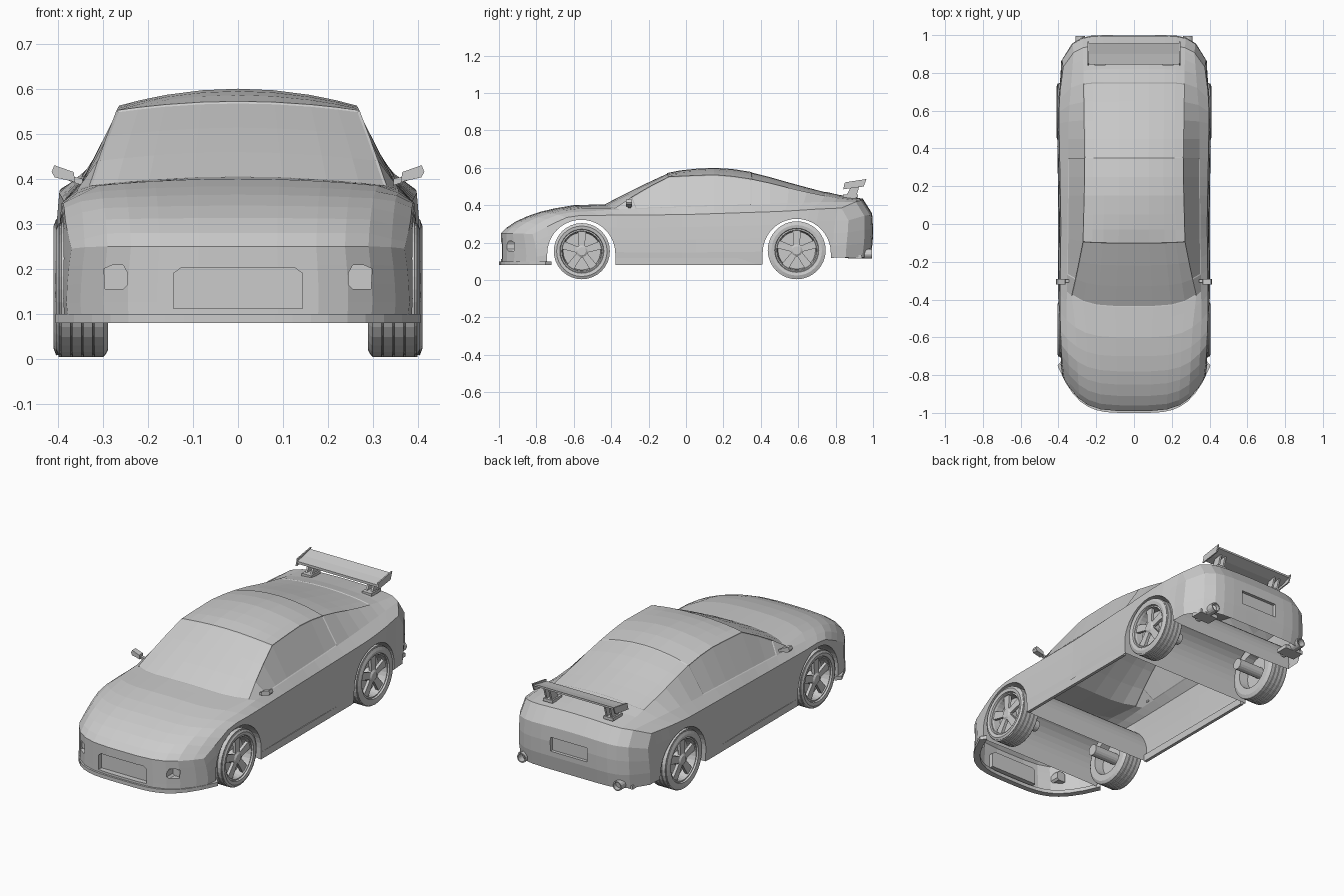
import bpy, bmesh, math

if "Cube" in bpy.data.objects:
    bpy.data.objects.remove(bpy.data.objects["Cube"])

# ---------- helpers ----------
def finish(name, bm, mirror=False):
    bmesh.ops.recalc_face_normals(bm, faces=bm.faces)
    me = bpy.data.meshes.new(name)
    bm.to_mesh(me)
    bm.free()
    ob = bpy.data.objects.new(name, me)
    bpy.context.collection.objects.link(ob)
    if mirror:
        ob.modifiers.new("mirror", 'MIRROR')
    return ob

def place(axis, p, q, a):
    return {'x': (a, p, q), 'y': (p, a, q), 'z': (p, q, a)}[axis]

def prism(name, pts, axis, a, b, mirror=False):
    bm = bmesh.new()
    lo = [bm.verts.new(place(axis, p, q, a)) for p, q in pts]
    hi = [bm.verts.new(place(axis, p, q, b)) for p, q in pts]
    bm.faces.new(lo)
    bm.faces.new(hi)
    for i in range(len(pts)):
        j = (i + 1) % len(pts)
        bm.faces.new((lo[i], lo[j], hi[j], hi[i]))
    return finish(name, bm, mirror)

def rect(a, b, c, d):
    return [(a, c), (b, c), (b, d), (a, d)]

def lathe(name, prof, axis, cp, cq, n=32, mirror=False):
    bm = bmesh.new()
    rings = [[bm.verts.new(place(axis, cp + r * math.cos(2 * math.pi * k / n),
                                 cq + r * math.sin(2 * math.pi * k / n), a))
              for k in range(n)] for r, a in prof]
    for A, B in zip(rings, rings[1:]):
        for k in range(n):
            bm.faces.new((A[k], A[(k + 1) % n], B[(k + 1) % n], B[k]))
    bm.faces.new(rings[0])
    bm.faces.new(rings[-1])
    return finish(name, bm, mirror)

def curve(keys, s):
    if s <= keys[0][0]:
        return keys[0][1]
    for (a, u), (b, v) in zip(keys, keys[1:]):
        if s <= b:
            return u + (v - u) * (s - a) / (b - a)
    return keys[-1][1]

# ---------- body shell: guide curves along the length ----------
CROWN = [(-.99, .25), (-.95, .29), (-.88, .33), (-.75, .375), (-.6, .4), (-.44, .405), (-.27, .493),
         (-.1, .572), (0, .592), (.15, .6), (.3, .59), (.45, .553), (.6, .51), (.8, .458), (.945, .435)]
DROP = [(-.99, 0), (-.6, -.015), (-.44, -.02), (-.1, -.02), (0, -.035), (.3, -.04), (.6, -.03), (.945, -.01)]
EDGE_X = [(-.99, .29), (-.6, .31), (-.44, .33), (-.27, .3), (-.1, .27), (.3, .26), (.6, .265), (.945, .27)]
BELT_X = [(-.99, .34), (-.6, .357), (0, .352), (.6, .345), (.945, .32)]
BELT_Z = [(-.99, .248), (-.88, .315), (-.75, .36), (-.44, .378), (.3, .4), (.6, .415), (.945, .418)]
SIDE_X = [(-.99, .37), (-.88, .383), (-.6, .392), (0, .387), (.6, .398), (.8, .393), (.945, .375)]
SIDE_Z = [(-.99, .245), (-.88, .3), (-.75, .345), (0, .35), (.6, .37), (.945, .385)]
FLOOR = [(-.99, .085), (-.7, .09), (-.4, .08), (.42, .08), (.7, .11), (.945, .12)]
BOW = [(-.99, .21), (-.75, .14), (-.44, .12), (-.1, .03), (0, 0), (.5, 0), (.945, -.15)]
HEIGHT = [0, .25, .5, .75, 1]
BULGE = [1.02, 1.03, 1.025, 1.015, 1]
TAIL = [.04, .053, .055, .05, 0]
S = [-.99, -.96, -.91, -.85, -.78, -.7, -.6, -.5, -.44, -.33, -.22, -.1, -.03, .05, .15, .25,
     .35, .45, .55, .65, .75, .82, .88, .925, .945]
N, J, K = len(S) - 1, 6, 4

def body_point(i, j, k):
    s, a = S[i], abs(j)
    if a <= 4:
        f = (0, .3, .6, .82, 1)[a]
        x, z = curve(EDGE_X, s) * f, curve(CROWN, s) + curve(DROP, s) * f * f
    elif a == 5:
        x, z = curve(BELT_X, s), curve(BELT_Z, s)
    else:
        x, z = curve(SIDE_X, s), curve(SIDE_Z, s)
    x *= BULGE[k]
    zb = curve(FLOOR, s)
    y = s + curve(BOW, s) * (x / .39) ** (4 if s < 0 else 7) + (TAIL[k] if i == N else 0)
    return (math.copysign(x, j), y, zb + (z - zb) * HEIGHT[k])

bm = bmesh.new()
cache, panes = {}, {}
def vert(*key):
    if key not in cache:
        cache[key] = bm.verts.new(body_point(*key))
    return cache[key]

for i in range(N):
    for j in range(-J, J):
        for k in (0, K):
            f = bm.faces.new([vert(i, j, k), vert(i + 1, j, k), vert(i + 1, j + 1, k), vert(i, j + 1, k)])
            s, col = (S[i] + S[i + 1]) / 2, abs(j + .5)
            if k == K and col < 4 and -.44 < s < -.1:
                panes.setdefault("windshield", []).append(f)
            elif k == K and 4 < col < 5 and -.33 < s < .35:
                panes.setdefault("side" + str(j > 0), []).append(f)
            elif k == K and col < 4 and .35 < s < .75:
                panes.setdefault("rear", []).append(f)
    for k in range(K):
        for j in (-J, J):
            bm.faces.new([vert(i, j, k), vert(i + 1, j, k), vert(i + 1, j, k + 1), vert(i, j, k + 1)])
for i in (0, N):
    for j in range(-J, J):
        for k in range(K):
            bm.faces.new([vert(i, j, k), vert(i, j + 1, k), vert(i, j + 1, k + 1), vert(i, j, k + 1)])
bmesh.ops.recalc_face_normals(bm, faces=bm.faces)
for faces in panes.values():   # slightly sunken glass
    bmesh.ops.inset_region(bm, faces=faces, thickness=.005, depth=-.003, use_even_offset=True)
body = finish("body_shell", bm)

# wheel arches, grille, fog lamp and plate recesses
cutters = []
for yc, zc in ((-.56, .14), (.592, .145)):
    arc = [(yc + .182 * math.cos(math.pi * t / 20), zc + .182 * math.sin(math.pi * t / 20)) for t in range(21)]
    cutters.append(prism("arch_cutter", arc + [(yc - .182, -.1), (yc + .182, -.1)], 'x', -.6, .6))
cutters.append(prism("grille_cutter", [(-.143, .112), (.143, .112), (.143, .19), (.125, .203),
                                       (-.125, .203), (-.143, .19)], 'y', -1.1, -.96))
cutters.append(prism("plate_cutter", rect(-.11, .11, .225, .3), 'y', .982, 1.1))
for sx in (-1, 1):
    lamp = [(.255, .155), (.295, .155), (.298, .2), (.28, .208), (.255, .208), (.245, .19), (.245, .165)]
    cutters.append(prism("lamp_cutter", [(sx * x, z) for x, z in lamp], 'y', -1.1, -.905))
for c in cutters:
    m = body.modifiers.new("cut", 'BOOLEAN')
    m.operation, m.solver, m.object = 'DIFFERENCE', 'EXACT', c
dg = bpy.context.evaluated_depsgraph_get()
cut = bpy.data.meshes.new_from_object(body.evaluated_get(dg))
body.modifiers.clear()
body.data = cut
for c in cutters:
    bpy.data.objects.remove(c)
# open underside
bm = bmesh.new()
bm.from_mesh(cut)
under = [f for f in bm.faces if f.normal.z < -.8 and max(v.co.z for v in f.verts) < .135]
bmesh.ops.delete(bm, geom=under, context='FACES')
bm.to_mesh(cut)
bm.free()

# ---------- trim ----------
T = [t / 10 for t in range(-10, 11)]
lip = [(.405 * t, -1 + .25 * t ** 4) for t in T]
prism("front_lip", lip + [(x * .94, y + .03) for x, y in reversed(lip)], 'z', .08, .1)
prism("side_skirt", rect(-.378, .392, .08, .118), 'x', .385, .402, True)
prism("mirror_arm", [(.345, .385), (.375, .395), (.375, .407), (.345, .4)], 'y', -.31, -.295, True)
prism("side_mirror", [(.362, .393), (.407, .403), (.414, .415), (.408, .43), (.365, .415)], 'y', -.32, -.29, True)

# ---------- rear wing ----------
prism("wing_blade", [(.845, .497), (.9, .505), (.955, .525), (.955, .535), (.9, .52), (.845, .51)], 'x', -.24, .24)
prism("wing_end_plate", [(.84, .485), (.95, .5), (.965, .54), (.85, .522)], 'x', .238, .245, True)
for x in (.16, .19):
    prism("wing_leg", [(.845, .43), (.905, .43), (.93, .512), (.885, .503)], 'x', x, x + .01, True)
prism("wing_foot", rect(.84, .92, .44, .456), 'x', .152, .208, True)

# ---------- tail parts ----------
lathe("exhaust_tip", [(.018, .9), (.023, .85), (.026, .93), (.026, .995), (.02, .995), (.02, .94)],
      'y', .285, .14, 16, True)
prism("muffler", rect(.23, .34, .115, .135), 'y', .87, .94, True)

# ---------- wheels ----------
for end, yc, r, out in (("front", -.557, .15, .404), ("rear", .592, .155, .41)):
    zc, inn = r + .004, out - .115
    prof = [(.03, inn + .05), (.095, inn + .05), (.1, inn), (.135, inn), (r - .004, inn + .006)]
    for g in range(4):   # tread ribs
        a = inn + .01 + g * .0245
        prof += [(r, a), (r, a + .02), (r - .005, a + .021), (r - .005, a + .0235)]
    prof += [(r - .003, out - .006), (.135, out), (.118, out - .003), (.115, out - .012),
             (.108, out - .01), (.104, out - .02), (.1, inn + .06), (.03, inn + .06)]
    lathe(end + "_wheel", prof, 'x', yc, zc, 32, True)
    lathe(end + "_hub", [(.034, inn + .06), (.034, out - .018), (.022, out - .01)], 'x', yc, zc, 16, True)
    lathe(end + "_axle", [(.03, inn - .1), (.03, inn + .055)], 'x', yc, zc, 16, True)
    for n in range(5):
        a = math.pi / 2 + n * math.tau / 5
        ca, sa = math.cos(a), math.sin(a)
        pts = [(.025, -.016), (.106, -.022), (.106, .022), (.025, .016)]
        prism(end + "_spoke", [(yc + u * ca - v * sa, zc + u * sa + v * ca) for u, v in pts],
              'x', out - .032, out - .016, True)
